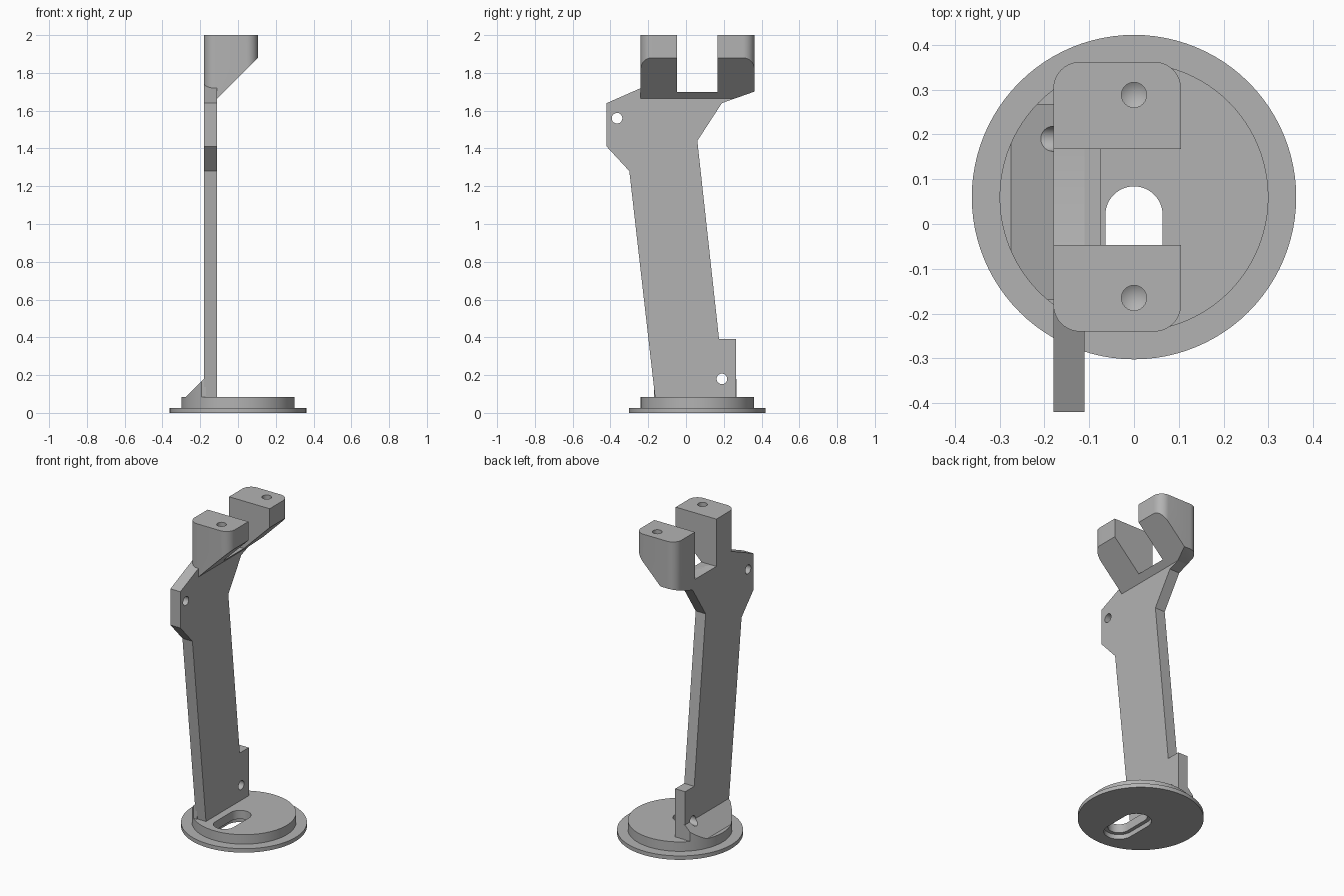
import bpy
import bmesh
from math import cos, sin, pi, radians
from mathutils import Vector

default = bpy.data.objects.get("Cube")
if default:
    bpy.data.objects.remove(default, do_unlink=True)

grey = bpy.data.materials.new("plain_grey")
grey.use_nodes = True
GREY = (0.45, 0.45, 0.45, 1)
grey.diffuse_color = GREY
grey.node_tree.nodes["Principled BSDF"].inputs["Base Color"].default_value = GREY

AXES = {"x": lambda a, b, c: (c, a, b),   # profile in y, z
        "y": lambda a, b, c: (a, c, b),   # profile in x, z
        "z": lambda a, b, c: (a, b, c)}   # profile in x, y


def prism(name, axis, profile, lo, hi):
    """Extrude a flat outline along one axis."""
    place = AXES[axis]
    bm = bmesh.new()
    face = bm.faces.new([bm.verts.new(place(a, b, lo)) for a, b in profile])
    grown = bmesh.ops.extrude_face_region(bm, geom=[face])["geom"]
    verts = [v for v in grown if isinstance(v, bmesh.types.BMVert)]
    bmesh.ops.translate(bm, verts=verts, vec=Vector(place(0, 0, hi - lo)))
    bmesh.ops.recalc_face_normals(bm, faces=bm.faces)
    mesh = bpy.data.meshes.new(name)
    bm.to_mesh(mesh)
    bm.free()
    mesh.materials.append(grey)
    obj = bpy.data.objects.new(name, mesh)
    bpy.context.collection.objects.link(obj)
    return obj


def arc(cx, cy, r, start, end, steps):
    angles = [radians(start + (end - start) * i / steps) for i in range(steps + 1)]
    return [(cx + r * cos(t), cy + r * sin(t)) for t in angles]


def circle(cx, cy, r, steps=48):
    return arc(cx, cy, r, 0, 360, steps)[:-1]


def box(x0, x1, y0, y1):
    return [(x0, y0), (x1, y0), (x1, y1), (x0, y1)]


def slot(y0, y1, r):
    return arc(0, y1, r, 0, 180, 24) + arc(0, y0, r, 180, 360, 24)


def combine(obj, tool, operation="DIFFERENCE"):
    mod = obj.modifiers.new("cut", "BOOLEAN")
    mod.object, mod.operation, mod.solver = tool, operation, "EXACT"
    bpy.context.view_layer.objects.active = obj
    bpy.ops.object.modifier_apply(modifier=mod.name)
    bpy.data.objects.remove(tool, do_unlink=True)


BASE_Y, DISC_R, DISC_TOP = 0.06, 0.30, 0.085
PLATE_L, PLATE_R = -0.18, -0.11
PIN_R = 0.028

# Stepped round base with a counterbored slot
base = prism("round_base", "z", circle(0, BASE_Y, 0.362, 96), 0, 0.025)
combine(base, prism("disc", "z", circle(0, BASE_Y, DISC_R, 96), 0.01, DISC_TOP), "UNION")
combine(base, prism("slot", "z", slot(-0.135, 0.02, 0.064), -0.1, 0.2))
combine(base, prism("counterbore", "z", slot(-0.135, 0.02, 0.087), -0.1, 0.03))

# Leaning upright plate
outline = [(-0.16, 0.05), (0.265, 0.05), (0.265, 0.39), (0.175, 0.39),
           (0.06, 1.44), (0.19, 1.64), (0.28, 1.672), (0.28, 1.70),
           (-0.05, 1.70), (-0.17, 1.75), (-0.42, 1.64), (-0.42, 1.41),
           (-0.30, 1.28)]
arm = prism("upright_plate", "x", outline, PLATE_L, PLATE_R)

# Sloped gusset, trimmed to the disc edge
gusset = prism("foot_gusset", "y", [(-0.31, 0.05), (-0.17, 0.05), (-0.17, 0.18),
                                    (-0.18, 0.18), (-0.275, DISC_TOP)], -0.17, 0.268)
combine(gusset, prism("trim", "z", circle(0, BASE_Y, DISC_R, 96), 0, 0.4), "INTERSECT")

# Cross pin holes through plate and gusset
for part, y, z in ((arm, -0.365, 1.56), (arm, 0.19, 0.18), (gusset, 0.19, 0.18)):
    combine(part, prism("pin_hole", "x", circle(y, z, PIN_R, 32), -0.5, 0.2))

# Two-pronged head with rounded corners and a sloped underside
X0, X1, Y0, Y1, R = PLATE_L, 0.105, -0.24, 0.362, 0.06
rounded = (arc(X1 - R, Y1 - R, R, 0, 90, 10) + arc(X0 + R, Y1 - R, R, 90, 180, 10)
           + arc(X0 + R, Y0 + R, R, 180, 270, 10) + arc(X1 - R, Y0 + R, R, 270, 360, 10))
head = prism("forked_head", "z", rounded, 1.665, 2)
combine(head, prism("under_slope", "y", [(-0.11, 1.665), (-0.21, 1.565), (0.4, 1.565),
                                         (0.4, 2.175)], -0.6, 0.6))
combine(head, prism("back_slope", "x", [(0.19, 1.64), (0.19, 1.5), (0.53, 1.5),
                                        (0.53, 1.76)], -0.5, 0.5))
combine(head, prism("fork_gap", "z", box(-0.5, 0.5, -0.047, 0.167), 1.70, 2.2))


# Drilled blind holes with conical ends
def drill(y):
    tool = prism("drill", "z", circle(0, y, PIN_R, 32), 1.88, 2.1)
    bm = bmesh.new()
    bm.from_mesh(tool.data)
    bm.faces.ensure_lookup_table()
    bottom = min(bm.faces, key=lambda f: f.calc_center_median().z)
    tip = bmesh.ops.poke(bm, faces=[bottom])["verts"][0]
    tip.co.z -= 0.018
    bm.to_mesh(tool.data)
    bm.free()
    return tool


for y in (-0.165, 0.288):
    combine(head, drill(y))

# Smooth the curved walls, keep edges crisp
for part in (base, arm, gusset, head):
    bpy.ops.object.select_all(action="DESELECT")
    part.select_set(True)
    bpy.context.view_layer.objects.active = part
    bpy.ops.object.shade_smooth_by_angle(angle=radians(25))
